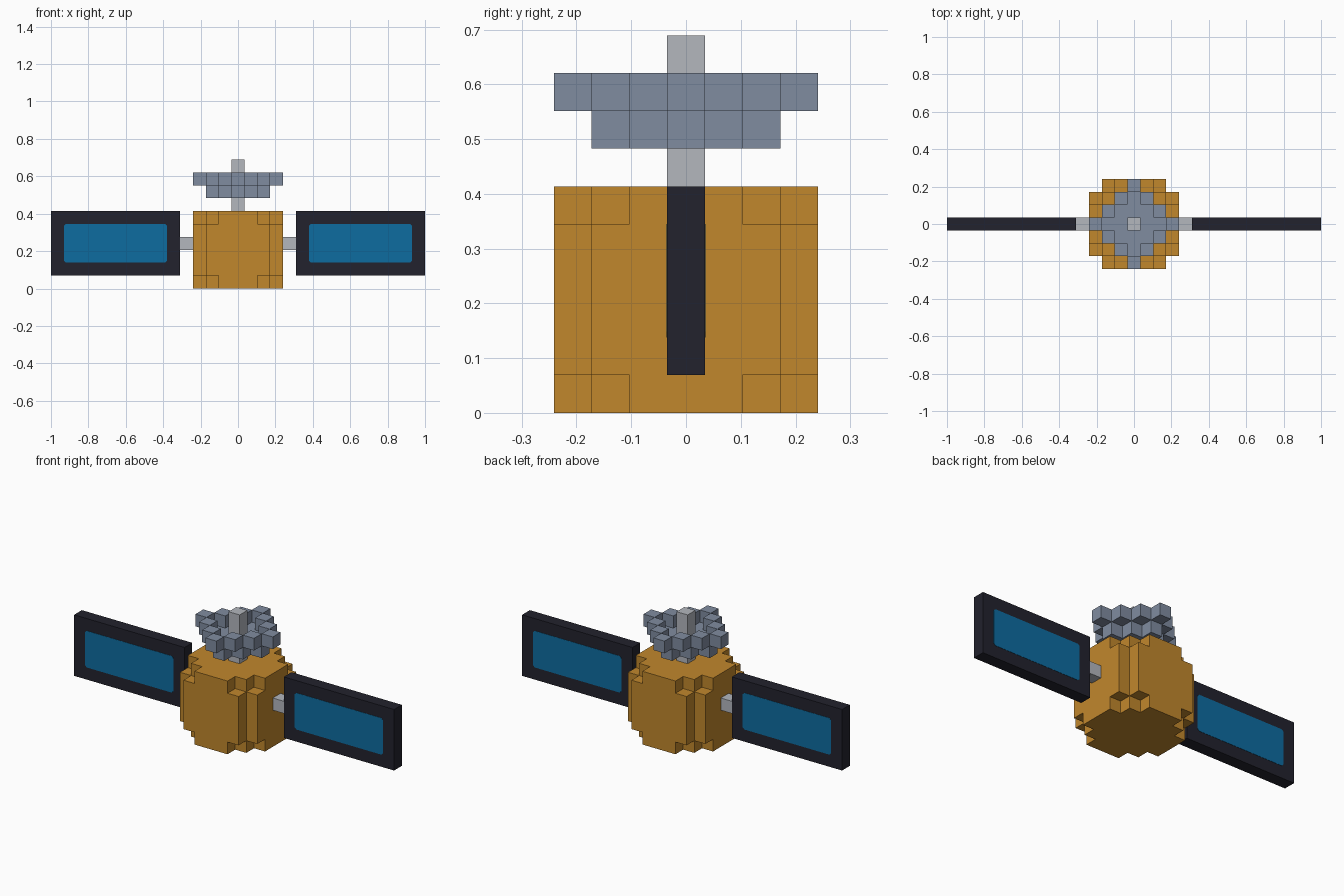
import bpy, bmesh
from mathutils import Matrix, Vector

U = 2 / 29  # size of one block; all sizes below are in blocks

cube = bpy.data.objects.get("Cube")
if cube:
    bpy.data.objects.remove(cube, do_unlink=True)


def srgb(r, g, b):
    def lin(c):
        c /= 255
        return c / 12.92 if c <= 0.04045 else ((c + 0.055) / 1.055) ** 2.4
    return (lin(r), lin(g), lin(b), 1)


def material(name, colour):
    m = bpy.data.materials.new(name)
    m.use_nodes = True
    m.diffuse_color = colour
    m.node_tree.nodes["Principled BSDF"].inputs["Base Color"].default_value = colour
    return m


GOLD = material("gold foil", srgb(193, 135, 44))
SILVER = material("silver metal", srgb(179, 183, 190))
DISH = material("blue grey dish", srgb(128, 140, 160))
FRAME = material("dark frame", srgb(34, 34, 45))
CELL = material("solar blue", srgb(13, 108, 160))


def finish(name, bm, mat):
    bmesh.ops.recalc_face_normals(bm, faces=bm.faces)
    mesh = bpy.data.meshes.new(name)
    bm.to_mesh(mesh)
    bm.free()
    mesh.transform(Matrix.Scale(U, 4))
    mesh.materials.append(mat)
    obj = bpy.data.objects.new(name, mesh)
    bpy.context.collection.objects.link(obj)
    return obj


def add_box(bm, lo, hi):
    lo, hi = Vector(lo), Vector(hi)
    mat = Matrix.Translation((lo + hi) / 2) @ Matrix.Diagonal((*(hi - lo), 1))
    return bmesh.ops.create_cube(bm, size=1, matrix=mat)["verts"]


def box(name, lo, hi, mat):
    bm = bmesh.new()
    add_box(bm, lo, hi)
    return finish(name, bm, mat)


def stepped_prism(bm, half_widths, z0, z1):
    """Extrude a stepped plan, given the half width of each block row."""
    n = len(half_widths)
    side = []
    for j, w in enumerate(half_widths):
        y = j - n / 2
        if j and half_widths[j - 1] == w:
            side[-1] = (w, y + 1)
        else:
            side += [(w, y), (w, y + 1)]
    outline = side + [(-x, y) for x, y in reversed(side)]
    face = bm.faces.new([bm.verts.new((x, y, z0)) for x, y in outline])
    new = bmesh.ops.extrude_face_region(bm, geom=[face], use_keep_orig=True)["geom"]
    verts = [g for g in new if isinstance(g, bmesh.types.BMVert)]
    bmesh.ops.translate(bm, verts=verts, vec=(0, 0, z1 - z0))


# Body: wide middle with more strongly stepped bottom and top layers
END_ROWS = [1.5, 2.5, 3.5, 3.5, 3.5, 2.5, 1.5]
MID_ROWS = [2.5, 3.5, 3.5, 3.5, 3.5, 3.5, 2.5]
for name, rows, z0, z1 in (("body_bottom", END_ROWS, 0, 1),
                           ("body_middle", MID_ROWS, 1, 5),
                           ("body_top", END_ROWS, 5, 6)):
    bm = bmesh.new()
    stepped_prism(bm, rows, z0, z1)
    finish(name, bm, GOLD)

# Antenna mast, running up through the dish
box("antenna_mast", (-.5, -.5, 6), (.5, .5, 10), SILVER)

# Dish: stepped floor with a diamond ring of blocks as the rim
bm = bmesh.new()
stepped_prism(bm, [0.5, 1.5, 2.5, 1.5, 0.5], 7, 8)
finish("dish_floor", bm, DISH)

bm = bmesh.new()
for i in range(-3, 4):
    for j in {3 - abs(i), abs(i) - 3}:
        add_box(bm, (i - .5, j - .5, 8), (i + .5, j + .5, 9))
finish("dish_rim", bm, DISH)

# Solar wings: strut, framed panel and a thin cell plate on each face
for side, s in (("left", 1), ("right", -1)):
    def span(a, b):
        return sorted((s * a, s * b))

    a, b = span(3.5, 4.5)
    box(side + "_strut", (a, -.5, 3), (b, .5, 4), SILVER)
    a, b = span(4.5, 14.5)
    box(side + "_panel_frame", (a, -.5, 1), (b, .5, 6), FRAME)
    a, b = span(5.5, 13.5)
    for face, y in (("front", -.5), ("back", .5)):
        bm = bmesh.new()
        add_box(bm, (a, y - .02, 2), (b, y + .02, 5))
        corners = [e for e in bm.edges
                   if abs(e.verts[0].co.y - e.verts[1].co.y) > .01]
        bmesh.ops.bevel(bm, geom=corners, offset=.15, segments=1, affect='EDGES')
        finish(f"{side}_solar_cells_{face}", bm, CELL)
